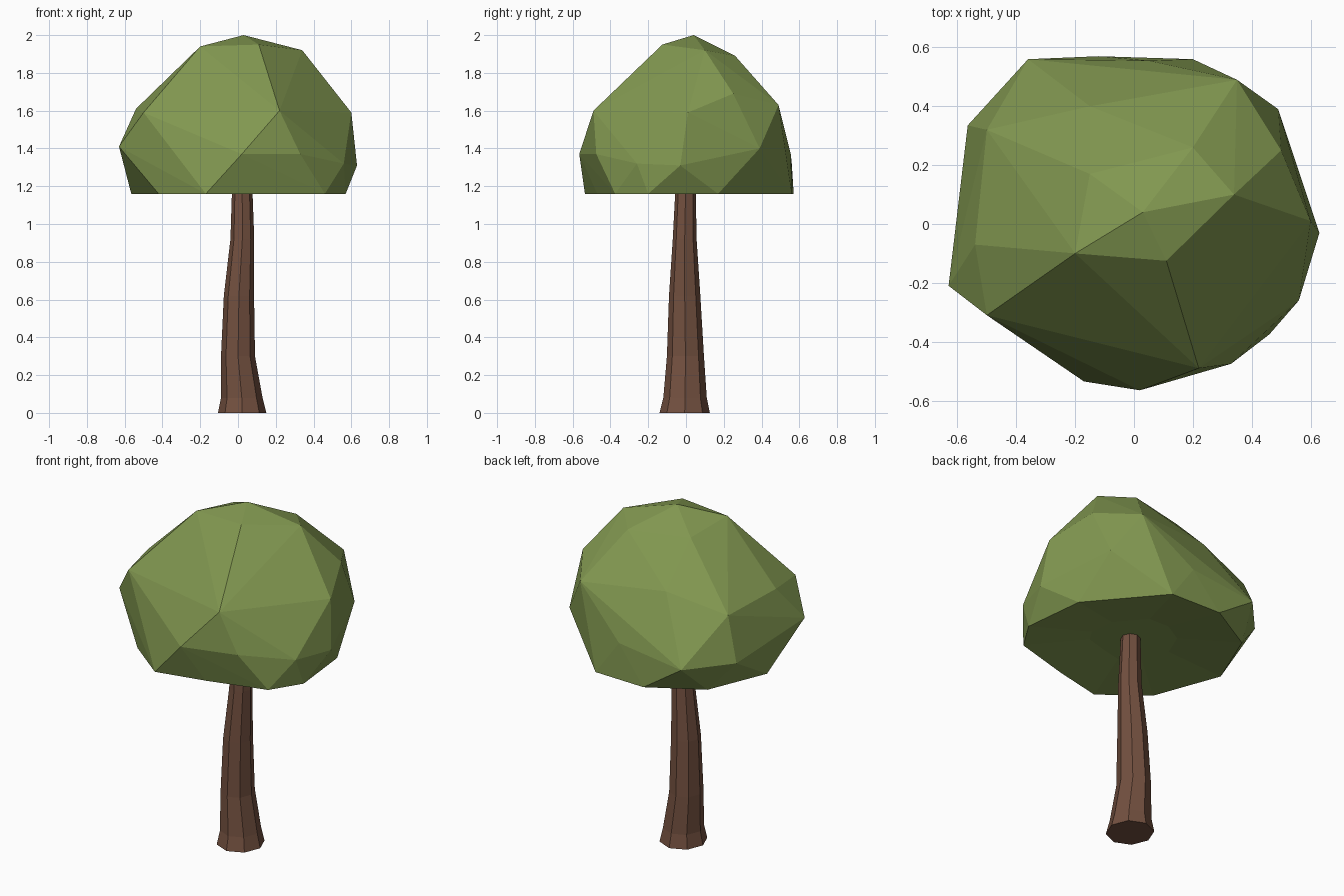
import bpy, bmesh, math

if "Cube" in bpy.data.objects:
    bpy.data.objects.remove(bpy.data.objects["Cube"])


def finish(bm, name, color):
    bmesh.ops.recalc_face_normals(bm, faces=bm.faces)
    mesh = bpy.data.meshes.new(name)
    bm.to_mesh(mesh)
    bm.free()
    obj = bpy.data.objects.new(name, mesh)
    bpy.context.collection.objects.link(obj)
    mat = bpy.data.materials.new(name + "_color")
    mat.diffuse_color = color
    mat.use_nodes = True
    mat.node_tree.nodes["Principled BSDF"].inputs["Base Color"].default_value = mat.diffuse_color
    mesh.materials.append(mat)
    return obj


# Trunk: eight-sided rings (x, y, z, radius x, radius y), flared at the foot
SIDES = 8
RINGS = [(.022, -.007, 0, .128, .133), (.02, -.005, .08, .11, .115),
         (0, -.003, .3, .09, .098), (.005, -.007, .62, .08, .083),
         (.023, -.007, .92, .063, .063), (.022, 0, 1.3, .05, .05)]
bm = bmesh.new()
rings = []
for cx, cy, z, rx, ry in RINGS:
    angles = [2 * math.pi * i / SIDES for i in range(SIDES)]
    rings.append([bm.verts.new((cx + rx * math.cos(a), cy + ry * math.sin(a), z))
                  for a in angles])
for low, high in zip(rings, rings[1:]):
    for i in range(SIDES):
        j = (i + 1) % SIDES
        bm.faces.new((low[i], low[j], high[j], high[i]))
bm.faces.new(rings[0])
bm.faces.new(rings[-1])
finish(bm, "trunk", (.17, .08, .05, 1))

# Crown: faceted hull around a few irregular tiers of points
TOP = [(.03, .04, 2), (-.2, -.1, 1.94), (.11, -.125, 1.95), (.34, .1, 1.92),
       (.2, .26, 1.89), (-.15, .17, 1.9), (-.15, .4, 1.67)]
UPPER = [(.35, .49, 1.63), (.5, .25, 1.69), (.6, .01, 1.59), (.22, -.49, 1.6),
         (-.5, -.31, 1.59), (-.54, -.07, 1.61), (-.5, .32, 1.59)]
MIDDLE = [(-.63, -.21, 1.41), (-.565, .335, 1.33), (-.36, .56, 1.32), (.05, .555, 1.37),
          (.49, .39, 1.4), (.63, -.03, 1.31), (.56, -.26, 1.32), (.33, -.475, 1.37),
          (.02, -.565, 1.37), (-.29, -.44, 1.37)]
RIM = [(-.17, -.535), (.12, -.47), (.46, -.375), (.57, -.2), (.53, .17),
       (.2, .56), (-.12, .57), (-.42, .4), (-.565, .05), (-.42, -.34)]
bm = bmesh.new()
for p in TOP + UPPER + MIDDLE + [(x, y, 1.16) for x, y in RIM]:
    bm.verts.new(p)
bmesh.ops.convex_hull(bm, input=bm.verts)
bmesh.ops.delete(bm, geom=[v for v in bm.verts if not v.link_faces], context='VERTS')

# Underside: slightly hollow around the trunk
bm.normal_update()
under = [f for f in bm.faces if all(v.co.z < 1.17 for v in f.verts)]
bmesh.ops.delete(bm, geom=under, context='FACES')
border = [e for e in bm.edges if e.is_boundary]
new = bmesh.ops.extrude_edge_only(bm, edges=border)["geom"]
for v in (g for g in new if isinstance(g, bmesh.types.BMVert)):
    v.co = (v.co.x * .4, v.co.y * .4, 1.2)
inner = [e for e in bm.edges if e.is_boundary]
bmesh.ops.contextual_create(bm, geom=inner)
finish(bm, "crown", (.22, .31, .08, 1))
